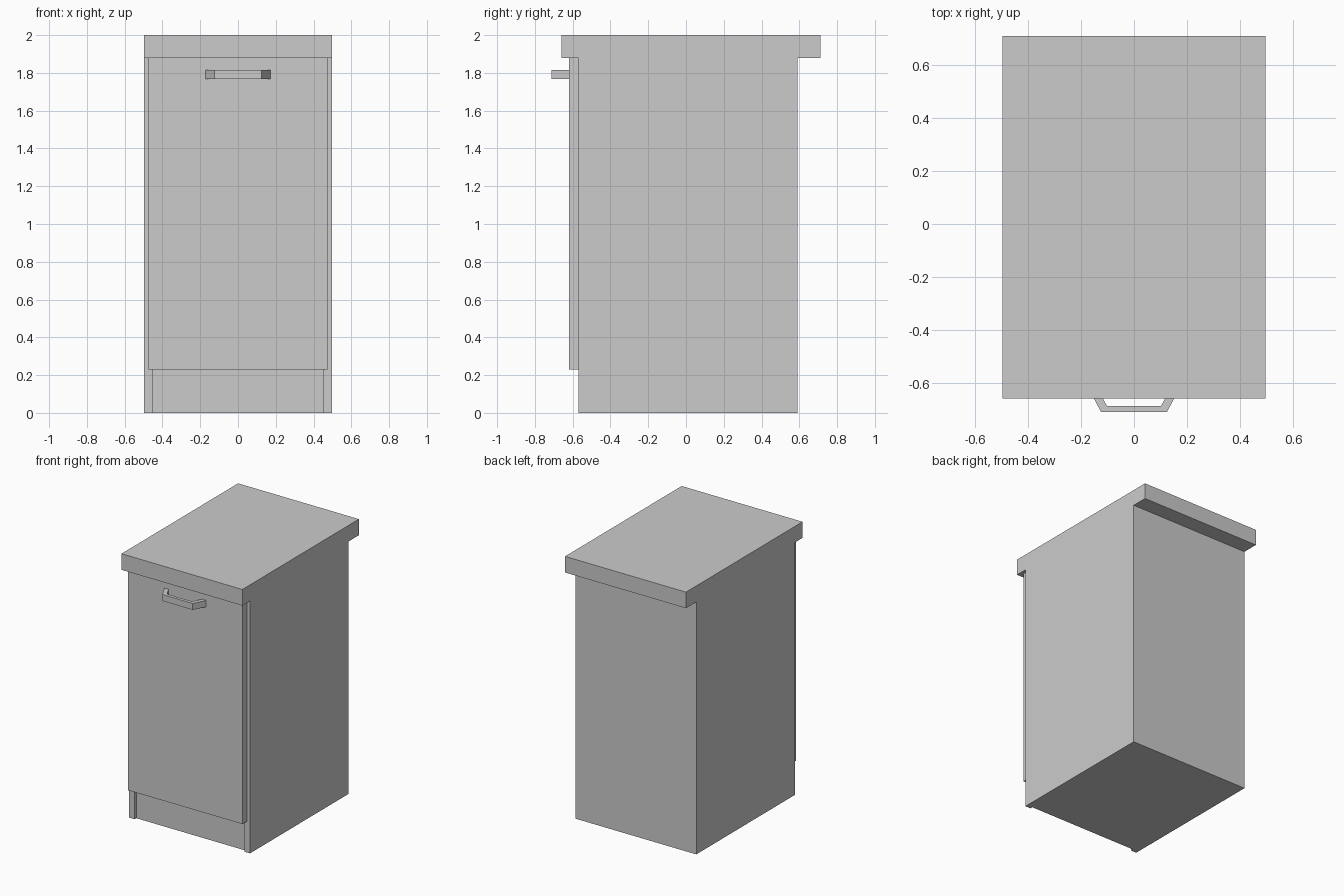
import bpy, bmesh

cube = bpy.data.objects.get("Cube")
if cube:
    bpy.data.objects.remove(cube, do_unlink=True)

# Single plain grey finish
grey = bpy.data.materials.new("light_grey")
grey.use_nodes = True
grey.diffuse_color = (0.6, 0.6, 0.6, 1)
grey.node_tree.nodes["Principled BSDF"].inputs["Base Color"].default_value = (0.6, 0.6, 0.6, 1)


def prism(name, half_outline, z0, z1):
    """Extrude a plan outline, given for +x and mirrored to -x, from z0 to z1."""
    outline = half_outline + [(-x, y) for x, y in reversed(half_outline)]
    bm = bmesh.new()
    base = bm.faces.new([bm.verts.new((x, y, z0)) for x, y in outline])
    top = bmesh.ops.extrude_face_region(bm, geom=[base])["geom"]
    for v in top:
        if isinstance(v, bmesh.types.BMVert):
            v.co.z = z1
    bmesh.ops.recalc_face_normals(bm, faces=bm.faces)
    mesh = bpy.data.meshes.new(name)
    bm.to_mesh(mesh)
    bm.free()
    mesh.materials.append(grey)
    obj = bpy.data.objects.new(name, mesh)
    bpy.context.collection.objects.link(obj)
    return obj


HALF_WIDTH = 0.498
FRONT, BACK = -0.57, 0.59
DOOR_FRONT = -0.62
COUNTER_BASE = 1.88

# Cabinet body with a shallow recess between the side panel edges
prism("cabinet_body",
      [(0.453, FRONT + 0.02), (0.453, FRONT), (HALF_WIDTH, FRONT), (HALF_WIDTH, BACK)],
      0, COUNTER_BASE)

# Door
prism("door", [(0.473, DOOR_FRONT), (0.473, FRONT)], 0.23, COUNTER_BASE)

# Worktop overhanging front and back
prism("worktop", [(HALF_WIDTH, -0.66), (HALF_WIDTH, 0.712)], COUNTER_BASE, 2)

# Handle: straight grip with splayed legs
prism("door_handle",
      [(0.125, -0.712), (0.172, DOOR_FRONT), (0.138, DOOR_FRONT), (0.103, -0.688)],
      1.768, 1.816)
